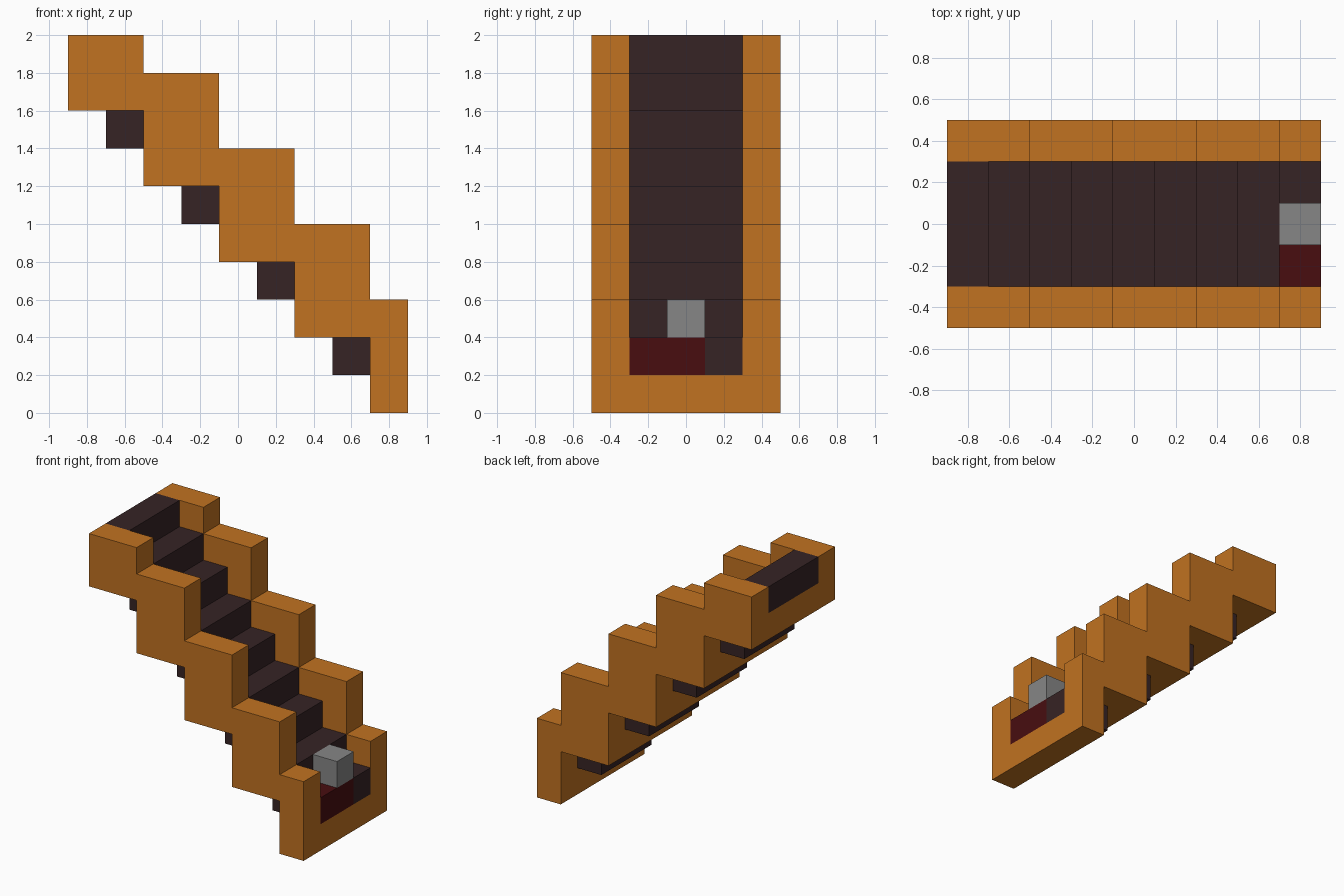
import bpy
import bmesh

cube = bpy.data.objects.get("Cube")
if cube:
    bpy.data.objects.remove(cube, do_unlink=True)

U = 0.2  # one block


def material(name, rgb):
    mat = bpy.data.materials.new(name)
    mat.use_nodes = True
    color = (*rgb, 1)
    mat.diffuse_color = color
    mat.node_tree.nodes["Principled BSDF"].inputs["Base Color"].default_value = color
    return mat


ORANGE = material("orange wood", (0.533, 0.168, 0.015))
DARK = material("dark brown", (0.037, 0.017, 0.018))
RED = material("dark red", (0.065, 0.004, 0.005))
GREY = material("grey", (0.238, 0.238, 0.238))


def prism(name, profile, y0, y1, mat):
    """Extrude an x-z outline, given in blocks, from y0 to y1."""
    bm = bmesh.new()
    verts = [bm.verts.new(((x - 4.5) * U, y0 * U, z * U)) for x, z in profile]
    face = bm.faces.new(verts)
    result = bmesh.ops.extrude_face_region(bm, geom=[face])
    moved = [g for g in result["geom"] if isinstance(g, bmesh.types.BMVert)]
    bmesh.ops.translate(bm, verts=moved, vec=(0, (y1 - y0) * U, 0))
    bmesh.ops.recalc_face_normals(bm, faces=bm.faces)
    mesh = bpy.data.meshes.new(name)
    bm.to_mesh(mesh)
    bm.free()
    mesh.materials.append(mat)
    obj = bpy.data.objects.new(name, mesh)
    bpy.context.collection.objects.link(obj)
    return obj


def box(name, x0, x1, y0, y1, z0, z1, mat):
    return prism(name, [(x0, z0), (x1, z0), (x1, z1), (x0, z1)], y0, y1, mat)


# Stepped side rails: upper edge going down, lower edge coming back
upper, lower = [], []
for i in range(5):
    x0, x1 = 2 * i, min(2 * i + 2, 9)
    top = 10 if i == 0 else 11 - 2 * i
    upper += [(x0, top), (x1, top)]
    lower += [(x0, 8 - 2 * i), (x1, 8 - 2 * i)]
rail = prism("side_rails", upper + lower[::-1], -2.5, -1.5, ORANGE)
rail.modifiers.new("Mirror", "MIRROR").use_axis = (False, True, False)

# Cross beams joining the rails under every second step
for i in range(5):
    x, z = 2 * i, 8 - 2 * i
    box(f"cross_beam_{i + 1}", x, x + 1, -1.5, 1.5, z, z + 1, ORANGE)

# Stairs: top step, L-shaped pairs, then the lowest full step
box("top_step", 0, 1, -1.5, 1.5, 9, 10, DARK)
for i in range(3):
    x, z = 2 * i + 1, 7 - 2 * i
    outline = [(x, z), (x + 2, z), (x + 2, z + 1), (x + 1, z + 1),
               (x + 1, z + 2), (x, z + 2)]
    prism(f"step_pair_{i + 1}", outline, -1.5, 1.5, DARK)
box("lowest_step", 7, 8, -1.5, 1.5, 1, 3, DARK)

# Landing with the red panel and the grey block on it
box("landing", 8, 9, 0.5, 1.5, 1, 2, DARK)
box("red_panel", 8, 9, -1.5, 0.5, 1, 2, RED)
box("grey_block", 8, 9, -0.5, 0.5, 2, 3, GREY)
